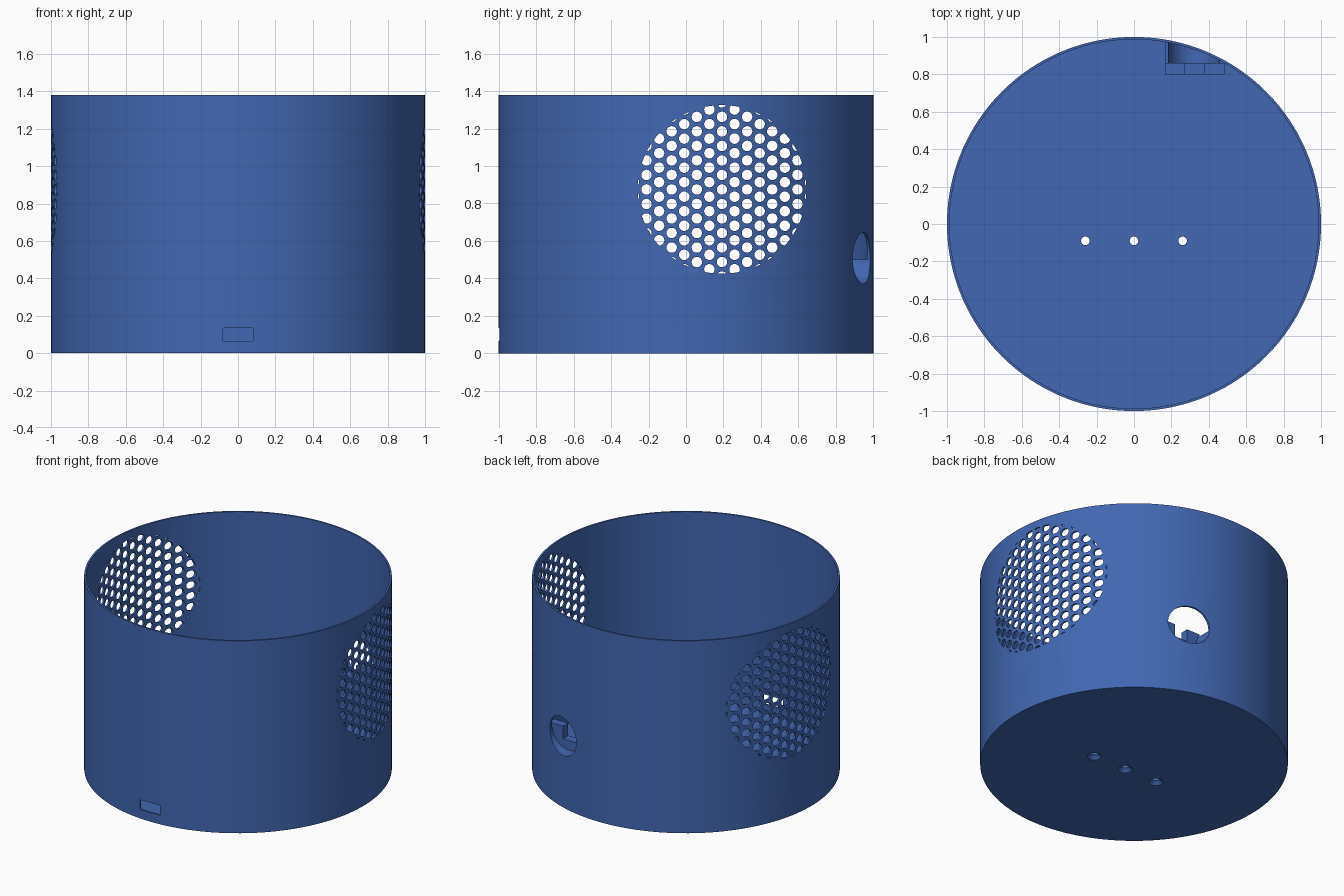
import bpy, bmesh, math
from mathutils import Matrix, Vector

if "Cube" in bpy.data.objects:
    bpy.data.objects.remove(bpy.data.objects["Cube"], do_unlink=True)

HEIGHT, WALL, FLOOR = 1.38, 0.013, 0.027
JACK_X, JACK_Z, JACK_R = 0.32, 0.508, 0.137
GRILLE_Y, GRILLE_Z, GRILLE_R = 0.192, 0.875, 0.45
PITCH, HOLE_R = 0.0775, 0.028

blue = bpy.data.materials.new("housing_blue")
blue.use_nodes = True
colour = (0.053, 0.136, 0.445, 1)
blue.diffuse_color = colour
blue.node_tree.nodes["Principled BSDF"].inputs["Base Color"].default_value = colour


def finish(name, bm, helper=False):
    mesh = bpy.data.meshes.new(name)
    bmesh.ops.recalc_face_normals(bm, faces=bm.faces)
    bm.to_mesh(mesh)
    bm.free()
    obj = bpy.data.objects.new(name, mesh)
    bpy.context.collection.objects.link(obj)
    mesh.materials.append(blue)
    obj.hide_render = helper
    return obj


def add_cylinder(bm, r1, r2, start, end, sides):
    """Cylinder or cone running from start to end."""
    start, end = Vector(start), Vector(end)
    axis = end - start
    turn = axis.to_track_quat("Z", "Y").to_matrix().to_4x4()
    bmesh.ops.create_cone(bm, cap_ends=True, segments=sides, radius1=r1, radius2=r2,
                          depth=axis.length, matrix=Matrix.Translation((start + end) / 2) @ turn)


def cylinder(name, r, start, end, sides, helper=True):
    bm = bmesh.new()
    add_cylinder(bm, r, r, start, end, sides)
    return finish(name, bm, helper)


def box(name, x, y, z, helper=True):
    bm = bmesh.new()
    size = [b - a for a, b in (x, y, z)]
    mid = [(a + b) / 2 for a, b in (x, y, z)]
    bmesh.ops.create_cube(bm, size=1, matrix=Matrix.Translation(mid) @ Matrix.Diagonal((*size, 1)))
    return finish(name, bm, helper)


def boolean(obj, cutter, operation="DIFFERENCE"):
    mod = obj.modifiers.new(cutter.name, "BOOLEAN")
    mod.object, mod.operation, mod.solver = cutter, operation, "EXACT"


# Round housing with a hollow inside
housing = cylinder("housing", 1, (0, 0, 0), (0, 0, HEIGHT), 160, helper=False)
hollow = cylinder("hollow_cutter", 1 - WALL, (0, 0, FLOOR), (0, 0, 2), 160)

# Honeycomb of grille holes through both sides, trimmed to a round field
bm = bmesh.new()
for col in range(-7, 8):
    for row in range(-7, 8):
        y = col * PITCH * math.sqrt(3) / 2
        z = (row + 0.5 * (col % 2)) * PITCH
        if math.hypot(y, z) < GRILLE_R + HOLE_R * 0.95:
            y, z = y + GRILLE_Y, z + GRILLE_Z
            add_cylinder(bm, HOLE_R, HOLE_R, (-1.2, y, z), (1.2, y, z), 20)
grille = finish("grille_cutter", bm, True)
field = cylinder("grille_field", GRILLE_R, (-1.1, GRILLE_Y, GRILLE_Z), (1.1, GRILLE_Y, GRILLE_Z), 96)
boolean(grille, field, "INTERSECT")

# Countersunk screw holes in the floor
bm = bmesh.new()
for x in (-0.26, 0, 0.26):
    add_cylinder(bm, 0.048, 0.023, (x, -0.09, -0.001), (x, -0.09, 0.022), 32)
sinks = finish("countersink_cutter", bm, True)
bm = bmesh.new()
for x in (-0.26, 0, 0.26):
    add_cylinder(bm, 0.023, 0.023, (x, -0.09, -0.1), (x, -0.09, 0.1), 32)
screws = finish("screw_cutter", bm, True)

# Cable slot at the front and round socket opening at the back
slot = box("slot_cutter", (-0.08, 0.08), (-1.1, -0.9), (0.065, 0.135))
bevel = slot.modifiers.new("corners", "BEVEL")
bevel.width, bevel.segments = 0.008, 3
socket = cylinder("socket_cutter", JACK_R, (JACK_X, 0.86, JACK_Z), (JACK_X, 1.2, JACK_Z), 64)

for cutter in (hollow, grille, sinks, screws, slot, socket):
    boolean(housing, cutter)

# Half-round socket cradle against the inside of the wall
limit = cylinder("wall_limit", 1 - WALL / 2, (0, 0, -1), (0, 0, 2), 160)
cradle = box("socket_cradle", (0.165, 0.485), (0.86, 1.0), (0.345, 0.5), False)
boolean(cradle, limit, "INTERSECT")
boolean(cradle, socket)

# Notched plate behind the cradle
plate = box("socket_plate", (0.165, 0.485), (0.80, 0.86), (0.345, 0.53), False)
notch = box("notch_cutter", (0.27, 0.375), (0.7, 0.9), (0.44, 0.7))
boolean(plate, limit, "INTERSECT")
boolean(plate, notch)

# Bake the cuts, then drop the helpers
parts = [housing, cradle, plate]
bpy.context.view_layer.update()
graph = bpy.context.evaluated_depsgraph_get()
baked = [bpy.data.meshes.new_from_object(p.evaluated_get(graph)) for p in parts]
for part, mesh in zip(parts, baked):
    part.modifiers.clear()
    part.data = mesh
    mesh.materials.clear()
    mesh.materials.append(blue)
    mesh.polygons.foreach_set("material_index", [0] * len(mesh.polygons))
for obj in list(bpy.context.collection.objects):
    if obj.type == "MESH" and obj.hide_render:
        bpy.data.objects.remove(obj, do_unlink=True)

# Smooth round walls with crisp rims
bpy.ops.object.select_all(action="DESELECT")
for part in parts:
    part.select_set(True)
bpy.context.view_layer.objects.active = housing
bpy.ops.object.shade_smooth_by_angle(angle=math.radians(30))
